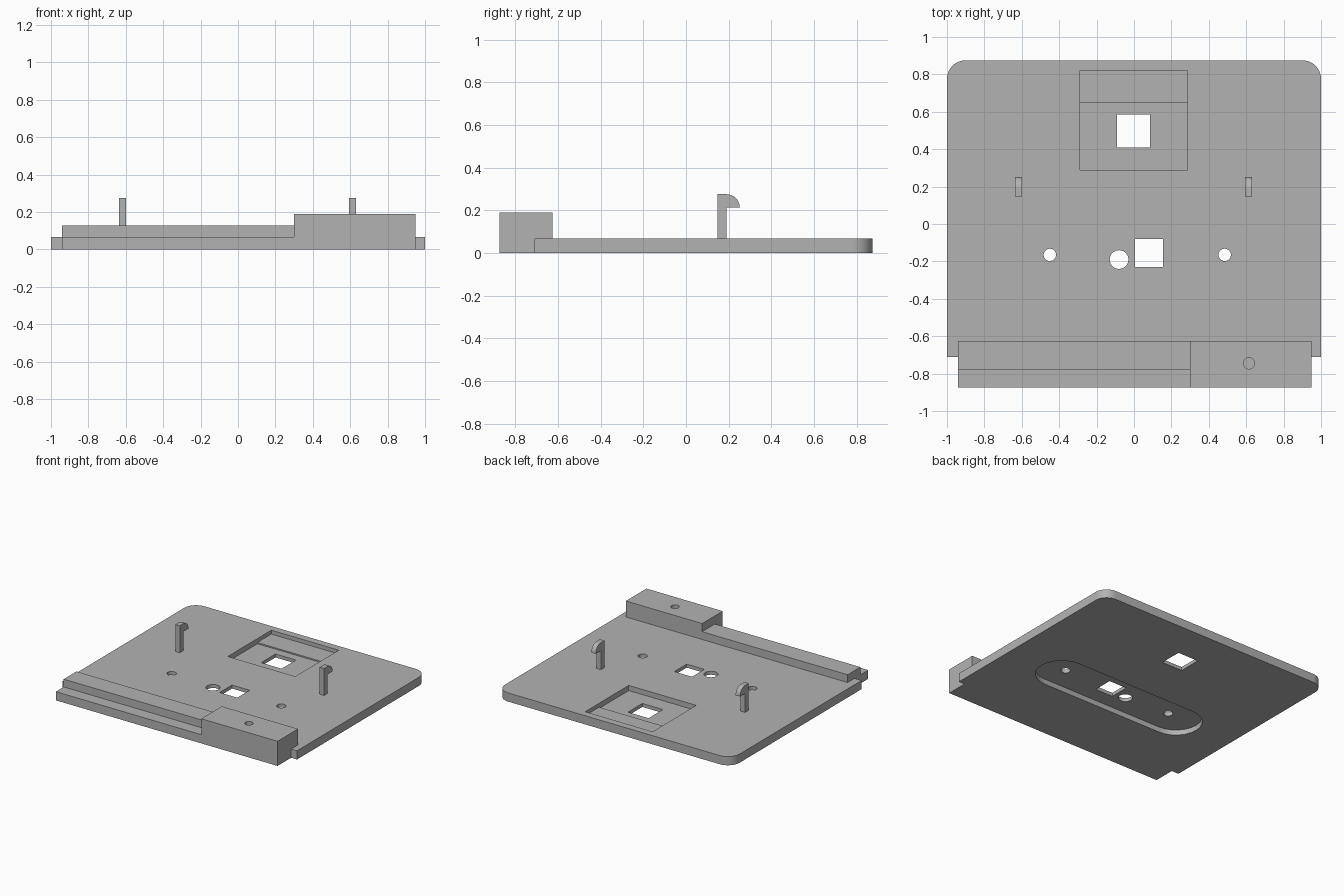
import bpy
import bmesh
from math import cos, sin, pi
from mathutils import Matrix

cube = bpy.data.objects.get("Cube")
if cube:
    bpy.data.objects.remove(cube, do_unlink=True)

grey = bpy.data.materials.new("plain grey")
grey.use_nodes = True
colour = (0.45, 0.45, 0.45, 1)
grey.diffuse_color = colour
grey.node_tree.nodes["Principled BSDF"].inputs["Base Color"].default_value = colour

TOP = 0.067  # thickness of the plate


def arc(cx, cy, r, start, end, steps=12):
    """Points on an arc, angles in quarter turns."""
    angles = [(start + (end - start) * i / steps) * pi / 2 for i in range(steps + 1)]
    return [(cx + r * cos(a), cy + r * sin(a)) for a in angles]


def rect(x0, x1, y0, y1):
    return [(x0, y0), (x1, y0), (x1, y1), (x0, y1)]


def circle(x, y, r):
    return arc(x, y, r, 0, 4, 32)[:-1]


def prism(name, outline, low, high, matrix=None):
    """Extrude a flat outline from low to high."""
    bm = bmesh.new()
    face = bm.faces.new([bm.verts.new((x, y, low)) for x, y in outline])
    new = bmesh.ops.extrude_face_region(bm, geom=[face])["geom"]
    verts = [v for v in new if isinstance(v, bmesh.types.BMVert)]
    bmesh.ops.translate(bm, vec=(0, 0, high - low), verts=verts)
    if matrix:
        bm.transform(matrix)
    bmesh.ops.recalc_face_normals(bm, faces=bm.faces)
    mesh = bpy.data.meshes.new(name)
    bm.to_mesh(mesh)
    bm.free()
    mesh.materials.append(grey)
    obj = bpy.data.objects.new(name, mesh)
    bpy.context.collection.objects.link(obj)
    return obj


def cut(target, outline, low, high):
    """Remove a prism from the target and discard the cutter."""
    cutter = prism("cutter", outline, low, high)
    cutter.hide_render = True
    mod = target.modifiers.new("cut", "BOOLEAN")
    mod.operation = "DIFFERENCE"
    mod.solver = "EXACT"
    mod.object = cutter
    bpy.context.view_layer.objects.active = target
    bpy.ops.object.modifier_apply(modifier=mod.name)
    bpy.data.objects.remove(cutter, do_unlink=True)


def smooth(obj):
    bpy.ops.object.select_all(action="DESELECT")
    obj.select_set(True)
    bpy.context.view_layer.objects.active = obj
    bpy.ops.object.shade_smooth_by_angle()


# Base plate with rounded back corners and a narrower front lip
outline = [(-0.94, -0.875), (0.95, -0.875), (0.95, -0.71), (1, -0.71)]
outline += arc(0.9, 0.775, 0.1, 0, 1) + arc(-0.9, 0.775, 0.1, 1, 2)
outline += [(-1, -0.71), (-0.94, -0.71)]
plate = prism("base_plate", outline, 0, TOP)

# Stepped pocket in the top and long rounded recess underneath
cut(plate, rect(-0.29, 0.285, 0.29, 0.65), 0.027, 0.2)
cut(plate, rect(-0.29, 0.285, 0.645, 0.82), 0.037, 0.2)
cut(plate, arc(0.52, -0.165, 0.185, -1, 1) + arc(-0.52, -0.165, 0.185, 1, 3), -0.1, 0.04)

# Through holes
for hole in (rect(-0.09, 0.085, 0.41, 0.585), rect(0.005, 0.155, -0.23, -0.08),
             circle(-0.45, -0.165, 0.033), circle(0.485, -0.165, 0.033),
             circle(-0.08, -0.19, 0.05)):
    cut(plate, hole, -0.1, 0.2)
smooth(plate)

# Low rail and tall block along the front
prism("front_rail", rect(-0.94, 0.3, -0.78, -0.625), TOP, 0.127)
block = prism("front_block", rect(0.3, 0.95, -0.875, -0.625), TOP, 0.19)
cut(block, circle(0.615, -0.745, 0.03), 0.11, 0.3)
smooth(block)

# Two upright hooks, profile drawn in y and z
profile = [(0.147, TOP), (0.19, TOP), (0.19, 0.213)] + arc(0.19, 0.213, 0.062, 0, 1) + [(0.147, 0.275)]
stand = Matrix(((0, 0, 1, 0), (1, 0, 0, 0), (0, 1, 0, 0), (0, 0, 0, 1)))
for name, x in (("right_hook", -0.637), ("left_hook", 0.593)):
    smooth(prism(name, profile, x, x + 0.038, stand))
